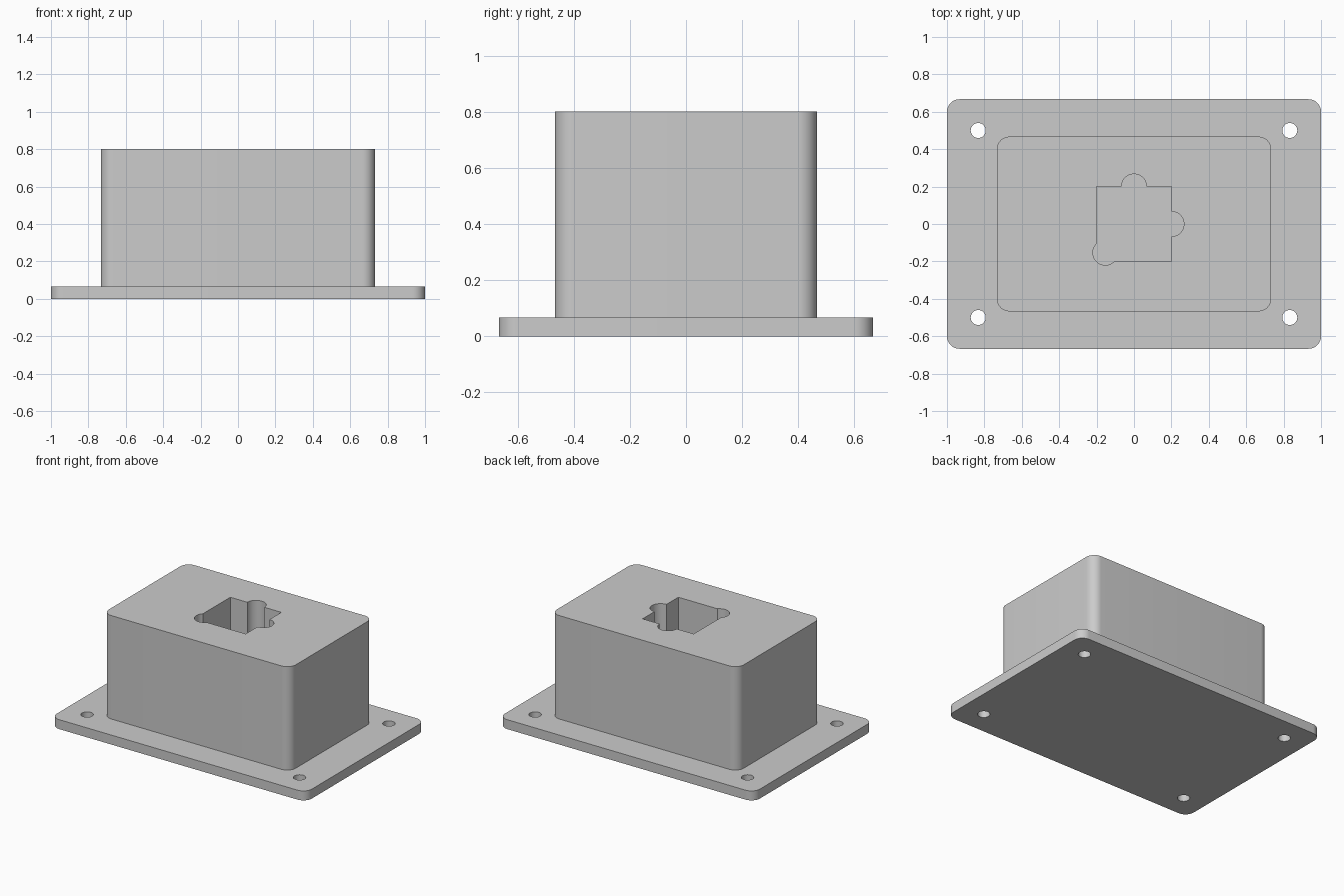
import bpy
import bmesh
from math import cos, sin, radians

cube = bpy.data.objects.get("Cube")
if cube:
    bpy.data.objects.remove(cube, do_unlink=True)

grey = bpy.data.materials.new("light_grey")
grey.use_nodes = True
grey.diffuse_color = (0.6, 0.6, 0.6, 1)
grey.node_tree.nodes["Principled BSDF"].inputs["Base Color"].default_value = (0.6, 0.6, 0.6, 1)

RADIUS = 0.067      # corner and relief radius
PLATE_TOP = 0.067
BLOCK_TOP = 0.8


def arc(cx, cy, r, start, end, steps):
    angles = [radians(start + (end - start) * i / steps) for i in range(steps + 1)]
    return [(cx + r * cos(a), cy + r * sin(a)) for a in angles]


def rounded_rectangle(hx, hy, r):
    corners = [(1, 1), (-1, 1), (-1, -1), (1, -1)]
    points = []
    for i, (sx, sy) in enumerate(corners):
        points += arc(sx * (hx - r), sy * (hy - r), r, 90 * i, 90 * i + 90, 12)
    return points


def prism(name, outline, z0, z1):
    bm = bmesh.new()
    base = bm.faces.new([bm.verts.new((x, y, z0)) for x, y in outline])
    result = bmesh.ops.extrude_face_region(bm, geom=[base], use_keep_orig=True)
    top = [v for v in result["geom"] if isinstance(v, bmesh.types.BMVert)]
    bmesh.ops.translate(bm, verts=top, vec=(0, 0, z1 - z0))
    bmesh.ops.recalc_face_normals(bm, faces=bm.faces)
    mesh = bpy.data.meshes.new(name)
    bm.to_mesh(mesh)
    bm.free()
    mesh.materials.append(grey)
    obj = bpy.data.objects.new(name, mesh)
    bpy.context.collection.objects.link(obj)
    return obj


def combine(target, tool, operation):
    tool.hide_render = True
    mod = target.modifiers.new(operation.lower(), "BOOLEAN")
    mod.operation = operation
    mod.solver = "EXACT"
    mod.object = tool
    bpy.context.view_layer.objects.active = target
    bpy.ops.object.modifier_apply(modifier=mod.name)
    bpy.data.objects.remove(tool, do_unlink=True)


# Flanged plate with the block rising from it
body = prism("flanged_block", rounded_rectangle(1, 0.667, RADIUS), 0, PLATE_TOP)
block = prism("block", rounded_rectangle(0.733, 0.467, RADIUS), PLATE_TOP / 2, BLOCK_TOP)
combine(body, block, "UNION")

# Square pocket with two side bumps and one corner relief
h, c = 0.2, 0.153
outline = [(-h, h)] + arc(0, h, RADIUS, 180, 0, 24)
outline += [(h, h)] + arc(h, 0, RADIUS, 90, -90, 24)
outline += [(h, -h)] + arc(-c, -c, RADIUS, -45, -225, 24)
combine(body, prism("pocket_cutter", outline, PLATE_TOP, 1), "DIFFERENCE")

# Four mounting holes
for sx in (-1, 1):
    for sy in (-1, 1):
        circle = arc(sx * 0.833, sy * 0.5, 0.04, 0, 360, 32)[:-1]
        combine(body, prism("hole_cutter", circle, -0.1, 0.2), "DIFFERENCE")

bpy.ops.object.select_all(action="DESELECT")
body.select_set(True)
bpy.context.view_layer.objects.active = body
bpy.ops.object.shade_smooth_by_angle(angle=radians(30))
